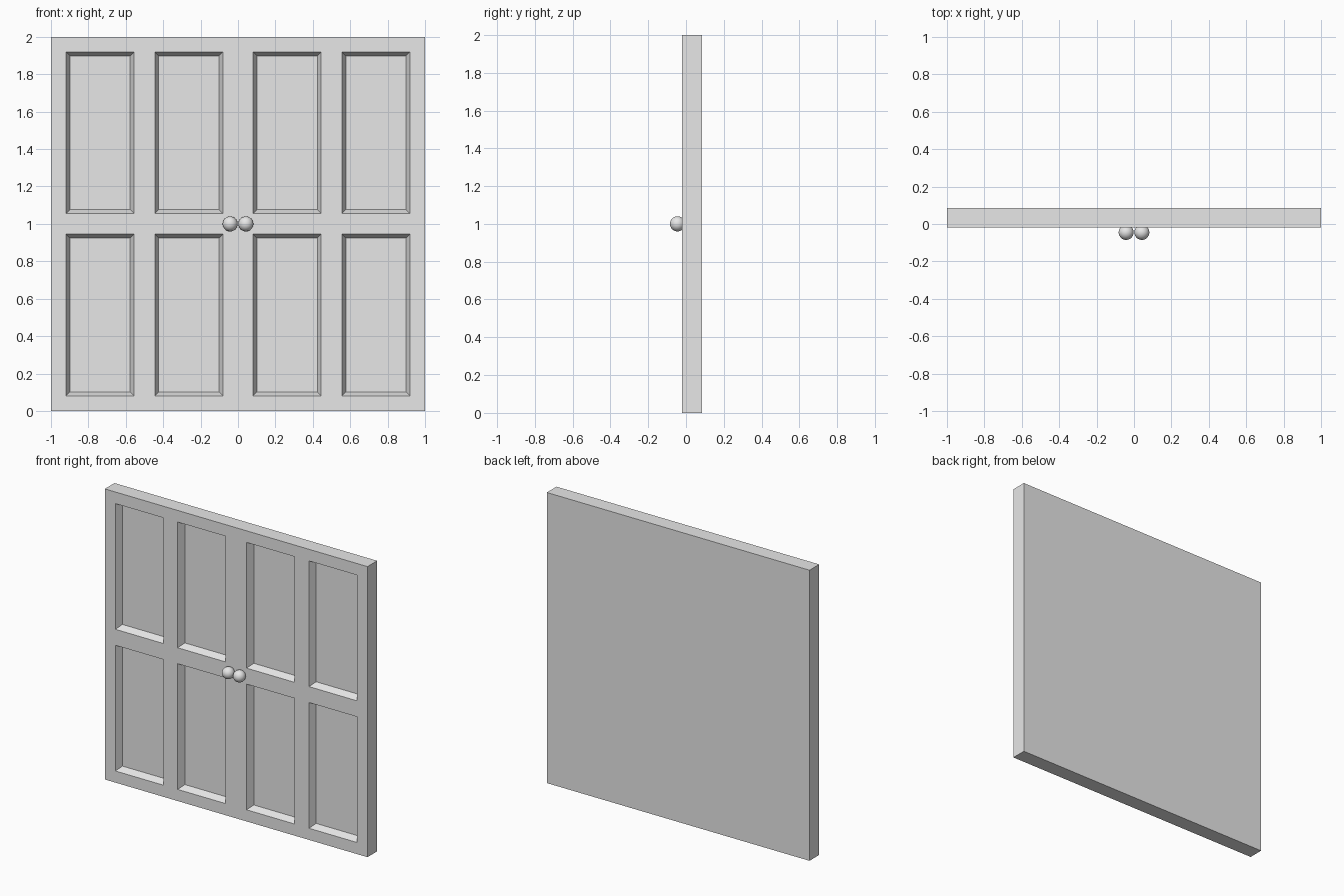
import bpy
import bmesh

cube = bpy.data.objects.get("Cube")
if cube:
    bpy.data.objects.remove(cube, do_unlink=True)

FRONT, BACK, TOP = -0.02, 0.085, 2.0
INSET, DEPTH = 0.03, 0.047
COLUMNS = [(0.08, 0.445), (0.555, 0.92)]
ROWS = [(0.08, 0.945), (1.055, 1.92)]


def make_material(name, value):
    mat = bpy.data.materials.new(name)
    mat.use_nodes = True
    colour = (value, value, value, 1)
    mat.diffuse_color = colour
    mat.node_tree.nodes["Principled BSDF"].inputs["Base Color"].default_value = colour
    return mat


grey = make_material("light grey", 0.8)


def make_leaf(name, side):
    """One door leaf: a slab whose front is a grid with recessed panels."""
    bm = bmesh.new()
    xs = [0.0] + [x for pair in COLUMNS for x in pair] + [1.0]
    zs = [0.0] + [z for pair in ROWS for z in pair] + [TOP]
    grid = [[bm.verts.new((side * x, FRONT, z)) for z in zs] for x in xs]
    panels = []
    for i in range(len(xs) - 1):
        for k in range(len(zs) - 1):
            face = bm.faces.new((grid[i][k], grid[i + 1][k],
                                 grid[i + 1][k + 1], grid[i][k + 1]))
            if i % 2 and k % 2:
                panels.append(face)

    # Sides and back
    rim = [e for e in bm.edges if e.is_boundary]
    new = bmesh.ops.extrude_edge_only(bm, edges=rim)["geom"]
    for v in new:
        if isinstance(v, bmesh.types.BMVert):
            v.co.y = BACK
    bmesh.ops.contextual_create(
        bm, geom=[e for e in new if isinstance(e, bmesh.types.BMEdge) and e.is_boundary])
    bmesh.ops.recalc_face_normals(bm, faces=bm.faces)

    # Sunken panels with sloping borders
    bmesh.ops.inset_individual(bm, faces=panels, thickness=INSET, depth=0)
    for face in panels:
        for v in face.verts:
            v.co.y = FRONT + DEPTH

    mesh = bpy.data.meshes.new(name)
    bm.to_mesh(mesh)
    bm.free()
    mesh.materials.append(grey)
    bpy.context.collection.objects.link(bpy.data.objects.new(name, mesh))


def make_knob(name, side):
    bpy.ops.mesh.primitive_uv_sphere_add(
        segments=32, ring_count=16, radius=0.04, location=(side * 0.042, -0.045, 1))
    knob = bpy.context.object
    knob.name = name
    knob.data.materials.append(grey)
    bpy.ops.object.shade_smooth()


for label, side in (("left", 1), ("right", -1)):
    make_leaf(label + "_door_leaf", side)
    make_knob(label + "_door_knob", side)
